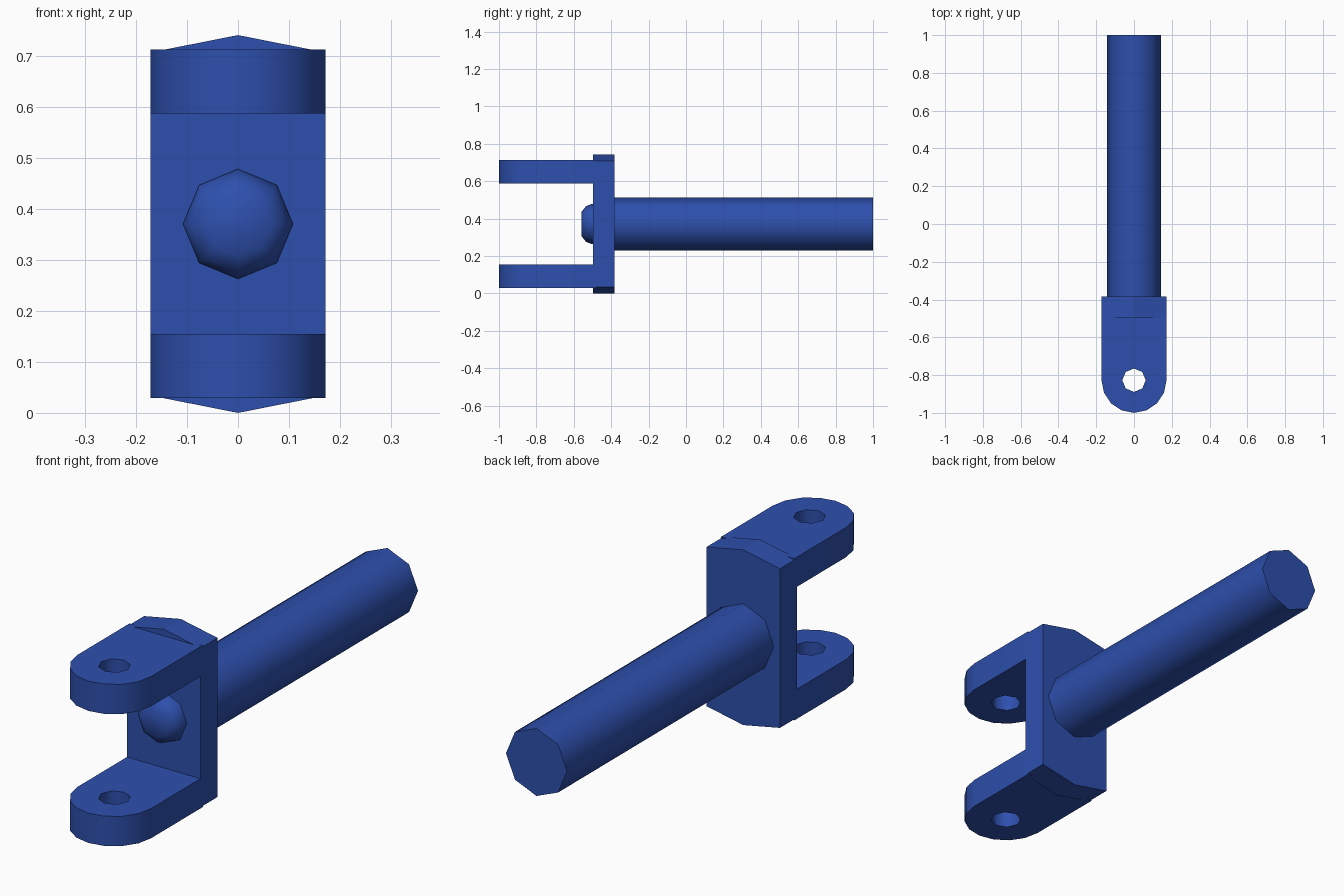
import bpy, bmesh, math

if "Cube" in bpy.data.objects:
    bpy.data.objects.remove(bpy.data.objects["Cube"])

MID = 0.371  # height of the rod axis

blue = bpy.data.materials.new("blue")
blue.diffuse_color = (0.027, 0.08, 0.42, 1)
blue.use_nodes = True
blue.node_tree.nodes["Principled BSDF"].inputs["Base Color"].default_value = blue.diffuse_color


def finish(name, bm, smooth=True):
    bmesh.ops.recalc_face_normals(bm, faces=bm.faces)
    mesh = bpy.data.meshes.new(name)
    bm.to_mesh(mesh)
    bm.free()
    mesh.materials.append(blue)
    obj = bpy.data.objects.new(name, mesh)
    bpy.context.collection.objects.link(obj)
    if smooth:
        bpy.ops.object.select_all(action='DESELECT')
        obj.select_set(True)
        bpy.context.view_layer.objects.active = obj
        bpy.ops.object.shade_smooth_by_angle(angle=math.radians(55))
    return obj


def extrude_profiles(name, loops, offset, smooth=True):
    """Fill closed loops (extra loops are holes) and extrude by offset."""
    bm = bmesh.new()
    edges = []
    for pts in loops:
        vs = [bm.verts.new(p) for p in pts]
        edges += [bm.edges.new((vs[i - 1], vs[i])) for i in range(len(vs))]
    bmesh.ops.triangle_fill(bm, edges=edges, use_beauty=True)
    ext = bmesh.ops.extrude_face_region(bm, geom=bm.faces[:])
    moved = [g for g in ext["geom"] if isinstance(g, bmesh.types.BMVert)]
    bmesh.ops.translate(bm, verts=moved, vec=offset)
    return finish(name, bm, smooth)


def octagon_stack(name, rings):
    """Eight-sided rings (radius, y) along the rod axis, capped at both ends."""
    bm = bmesh.new()
    loops = []
    for r, y in rings:
        loops.append([bm.verts.new((r * math.sin(k * math.pi / 4), y,
                                    MID + r * math.cos(k * math.pi / 4)))
                      for k in range(8)])
    for a, b in zip(loops, loops[1:]):
        for k in range(8):
            bm.faces.new((a[k - 1], a[k], b[k], b[k - 1]))
    bm.faces.new(loops[0])
    bm.faces.new(loops[-1])
    return finish(name, bm)


# Bridge block with shallow pointed top and bottom
W = 0.172
block = [(-W, 0.034), (0, 0), (W, 0.034), (W, 0.708), (0, 0.742), (-W, 0.708)]
extrude_profiles("bridge_block", [[(x, -0.497, z) for x, z in block]],
                 (0, 0.114, 0), smooth=False)

# Two fork arms with rounded ends and pin holes
CY = -0.827
for name, z in (("lower_arm", 0.029), ("upper_arm", 0.588)):
    outer = [(W, -0.48, z), (-W, -0.48, z)]
    outer += [(W * math.cos(a), CY + 0.173 * math.sin(a), z)
              for a in (math.pi + i * math.pi / 8 for i in range(9))]
    hole = [(0.062 * math.cos(i * math.pi / 4),
             CY + 0.062 * math.sin(i * math.pi / 4), z) for i in range(8)]
    extrude_profiles(name, [outer, hole], (0, 0, 0.126))

# Rod and the domed rivet head inside the fork
octagon_stack("rod", [(0.143, -0.42), (0.143, 1.0)])
octagon_stack("rivet_head", [(0.108, -0.48), (0.108, -0.502),
                             (0.095, -0.535), (0.064, -0.559)])
